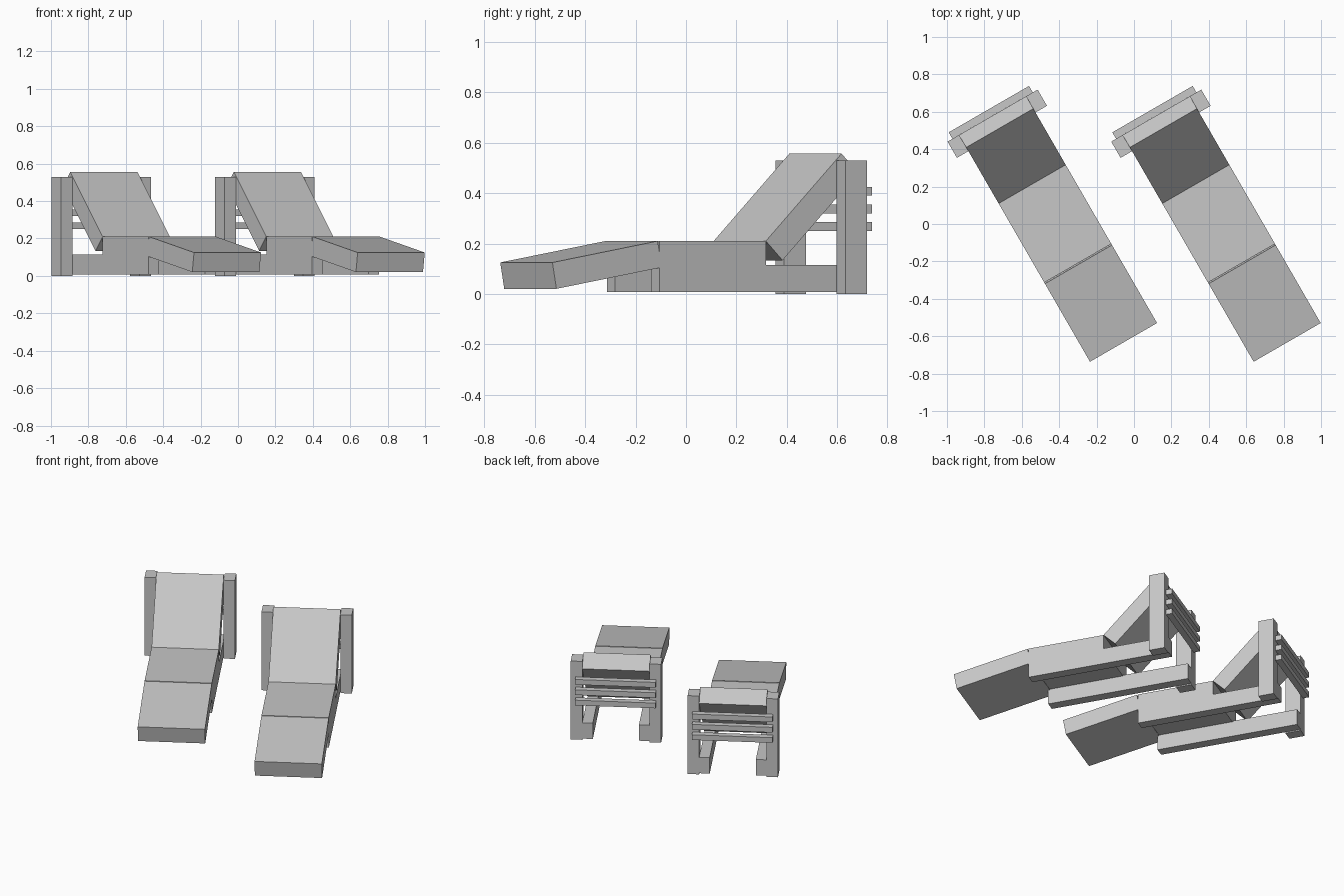
import bpy
import bmesh
from math import radians
from mathutils import Matrix, Vector

cube = bpy.data.objects.get("Cube")
if cube:
    bpy.data.objects.remove(cube)

grey = bpy.data.materials.new("plain_grey")
grey.use_nodes = True
colour = (0.57, 0.57, 0.57, 1)
grey.diffuse_color = colour
grey.node_tree.nodes["Principled BSDF"].inputs["Base Color"].default_value = colour

HALF_WIDTH = 0.207
BACK_END = 1.4


def slab(name, place, side, start, length, thickness, tilt=0):
    """Box whose top runs from start (distance, height) along the lounger at a tilt."""
    bm = bmesh.new()
    bmesh.ops.create_cube(bm, size=1)
    left, right = side
    bmesh.ops.translate(bm, vec=Vector((0, 0.5, -0.5)), verts=bm.verts)
    bmesh.ops.scale(bm, vec=Vector((right - left, length, thickness)), verts=bm.verts)
    centre = Vector(((left + right) / 2, start[0], start[1]))
    bm.transform(place @ Matrix.Translation(centre) @ Matrix.Rotation(radians(tilt), 4, "X"))
    mesh = bpy.data.meshes.new(name)
    bm.to_mesh(mesh)
    bm.free()
    mesh.materials.append(grey)
    bpy.context.collection.objects.link(bpy.data.objects.new(name, mesh))


def lounger(tag, x):
    place = Matrix.Translation((x, -0.633, 0)) @ Matrix.Rotation(radians(30), 4, "Z")
    full = (-HALF_WIDTH, HALF_WIDTH)

    # Three hinged panels
    slab(tag + "_foot_panel", place, full, (0, 0.125), 0.489, 0.106, 10)
    slab(tag + "_seat_panel", place, full, (0.489, 0.21), 0.488, 0.1)
    slab(tag + "_back_panel", place, full, (0.977, 0.21), 0.49, 0.108, 45)

    # Side rails and upright posts
    for label, s in (("right", -1), ("left", 1)):
        rail = sorted((s * 0.142, s * HALF_WIDTH))
        post = sorted((s * HALF_WIDTH, s * 0.278))
        slab(f"{tag}_{label}_rail", place, rail, (0.489, 0.115), BACK_END - 0.489, 0.107)
        slab(f"{tag}_{label}_post", place, post, (1.3, 0.53), 0.1, 0.53)

    # Slats across the back of the posts
    for i in range(3):
        slab(f"{tag}_back_slat_{i + 1}", place, (-0.248, 0.248),
             (BACK_END, 0.285 + 0.07 * i), 0.04, 0.035)


lounger("right_lounger", -0.056)
lounger("left_lounger", 0.819)
